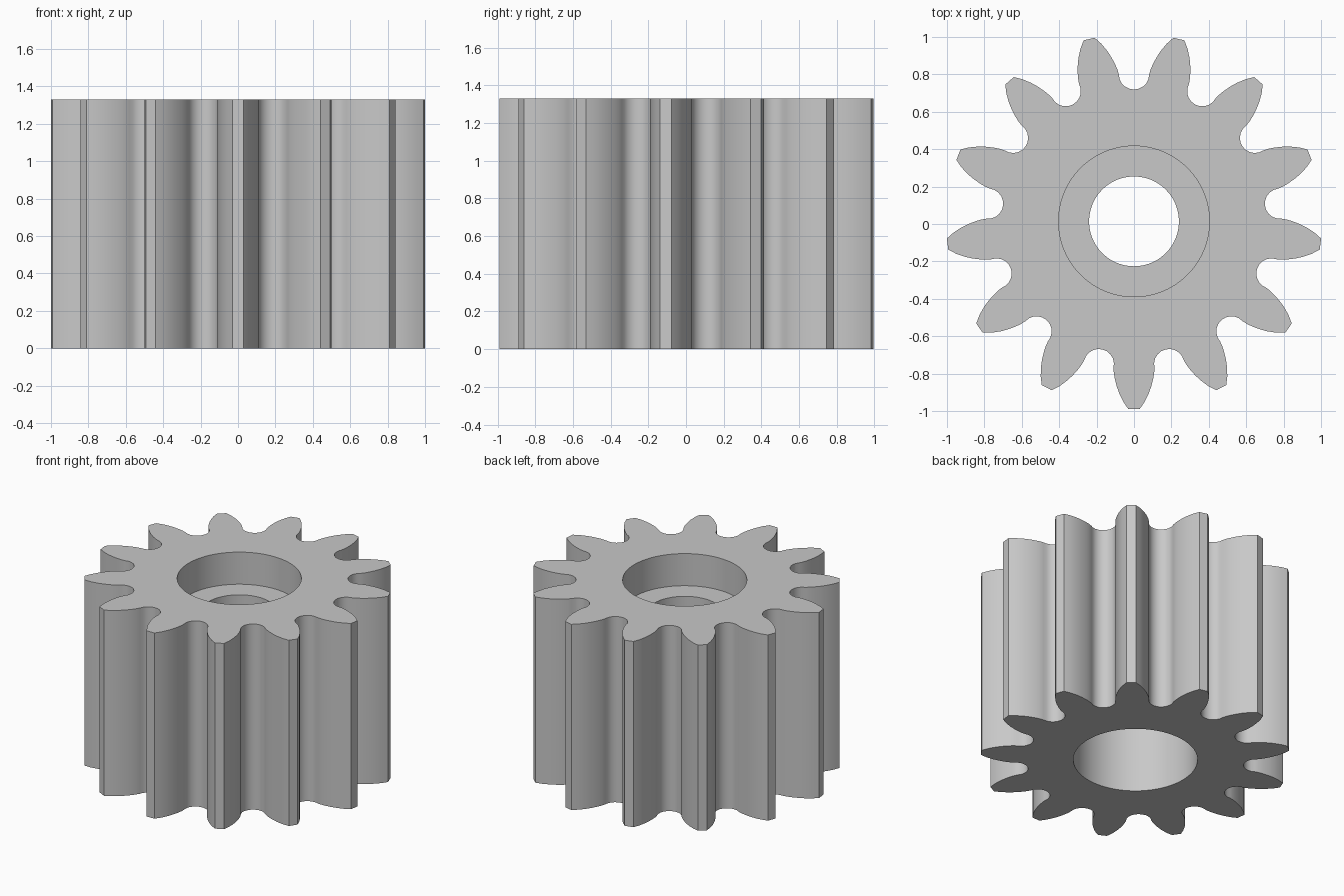
import bpy, bmesh
from math import sin, cos, pi, tau

cube = bpy.data.objects.get("Cube")
if cube:
    bpy.data.objects.remove(cube)

TEETH = 13
HEIGHT = 1.33
CENTRE_Y = 0.014
BORE, SHAFT = 0.403, 0.24      # wide recess and narrow shaft hole radii
WEB_LOW, WEB_HIGH = 0.7, 1.1   # inner collar between the two recesses
ROOT, FILLET = 0.705, 0.081

# One tooth flank: (half width, distance from axis), base to tip
FLANK = [(0.108, 0.81), (0.103, 0.84), (0.093, 0.88), (0.079, 0.92),
         (0.057, 0.965), (0.03, 1.004)]


def tooth_points():
    """One tooth flank pair followed by the round gap beside it."""
    points = list(FLANK)
    points += [(-u, v) for u, v in reversed(FLANK)]
    a = pi / TEETH
    for i in range(11):
        t = pi * i / 10
        u, v = FILLET * cos(t), ROOT + FILLET * (1 - sin(t))
        points.append((u * cos(a) - v * sin(a), u * sin(a) + v * cos(a)))
    return points


def gear_outline():
    outline = []
    for k in range(TEETH):
        a = pi + tau * k / TEETH
        outline += [(u * cos(a) - v * sin(a), u * sin(a) + v * cos(a))
                    for u, v in tooth_points()]
    return outline


def circle(radius, count=96):
    return [(radius * cos(tau * i / count), radius * sin(tau * i / count))
            for i in range(count)]


bm = bmesh.new()


def ring(points, z):
    verts = [bm.verts.new((x, y + CENTRE_Y, z)) for x, y in points]
    edges = [bm.edges.new((v, verts[i - 1])) for i, v in enumerate(verts)]
    return verts, edges


def band(a, b):
    for i in range(len(a[0])):
        bm.faces.new((a[0][i - 1], a[0][i], b[0][i], b[0][i - 1]))


# Toothed outside
outline = gear_outline()
bottom, top = ring(outline, 0), ring(outline, HEIGHT)
band(bottom, top)

# Stepped bore, from the underside up
steps = [(BORE, 0), (BORE, WEB_LOW), (SHAFT, WEB_LOW),
         (SHAFT, WEB_HIGH), (BORE, WEB_HIGH), (BORE, HEIGHT)]
bore = [ring(circle(r), z) for r, z in steps]
for lower, upper in zip(bore, bore[1:]):
    band(lower, upper)

# End faces
for outer, inner in ((bottom, bore[0]), (top, bore[-1])):
    bmesh.ops.triangle_fill(bm, edges=outer[1] + inner[1], use_beauty=True)
bmesh.ops.recalc_face_normals(bm, faces=bm.faces)

mesh = bpy.data.meshes.new("pinion_gear")
bm.to_mesh(mesh)
bm.free()
gear = bpy.data.objects.new("pinion_gear", mesh)
bpy.context.collection.objects.link(gear)

# Plain grey metal
grey = bpy.data.materials.new("grey")
grey.use_nodes = True
colour = (0.58, 0.58, 0.58, 1)
grey.diffuse_color = colour
grey.node_tree.nodes["Principled BSDF"].inputs["Base Color"].default_value = colour
mesh.materials.append(grey)

bpy.ops.object.select_all(action="DESELECT")
gear.select_set(True)
bpy.context.view_layer.objects.active = gear
bpy.ops.object.shade_smooth_by_angle(angle=pi / 6)
